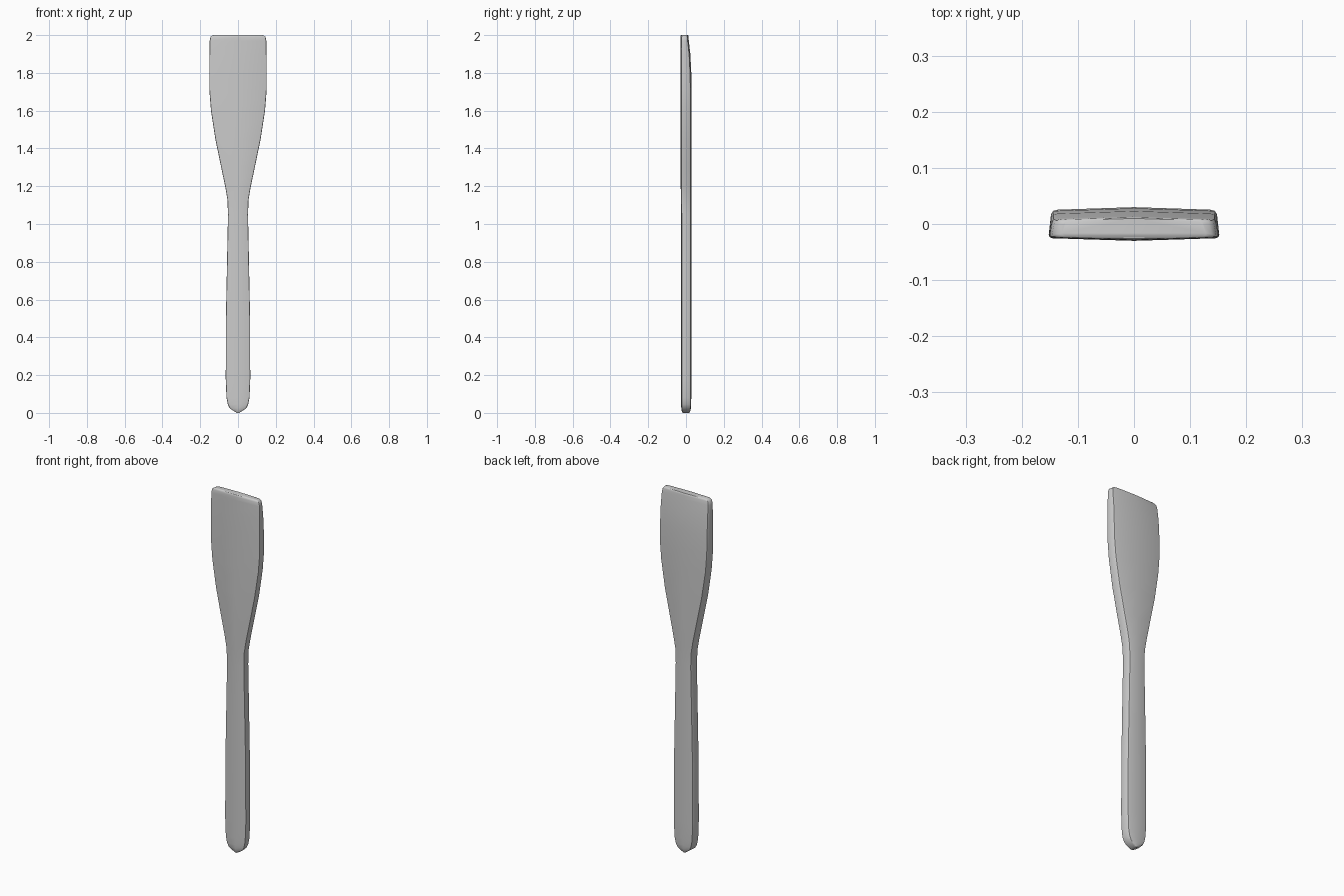
import bpy, bmesh

# stations along the length: z, half width, front y, back y
stations = [
    (0.000, 0.006, -0.018, 0.018),
    (0.012, 0.026, -0.023, 0.023),
    (0.025, 0.044, -0.025, 0.026),
    (0.045, 0.054, -0.026, 0.027),
    (0.080, 0.061, -0.026, 0.028),
    (0.180, 0.065, -0.026, 0.028),
    (0.500, 0.064, -0.026, 0.028),
    (0.800, 0.058, -0.026, 0.028),
    (1.050, 0.053, -0.026, 0.028),
    (1.130, 0.056, -0.027, 0.028),
    (1.200, 0.068, -0.028, 0.029),
    (1.300, 0.089, -0.029, 0.029),
    (1.450, 0.120, -0.030, 0.030),
    (1.600, 0.143, -0.030, 0.030),
    (1.700, 0.151, -0.030, 0.030),
    (1.800, 0.152, -0.030, 0.028),
    (1.900, 0.151, -0.030, 0.023),
    (1.970, 0.150, -0.029, 0.015),
    (1.990, 0.146, -0.029, 0.013),
    (1.997, 0.138, -0.028, 0.012),
    (2.000, 0.128, -0.026, 0.010),
]


def section(w, yf, yb):
    """Flat bar: slightly crowned faces, softened corners, wider at the front."""
    b = min(0.010, w * 0.3)
    crown = 0.03 * w
    half = [(w - 0.7 * b, yf + crown), (w - 0.15 * b, yf + crown + 0.002),
            (w, yf + crown + 0.006), (w - 0.4 * b, yb - crown - 0.007),
            (w - 0.7 * b, yb - crown - 0.002), (w - 1.5 * b, yb - crown)]
    return ([(0, yf)] + half + [(0, yb)] + [(-x, y) for x, y in reversed(half)])


# spatula body lofted through the stations
bm = bmesh.new()
rings = [[bm.verts.new((x, y, z)) for x, y in section(w, yf, yb)]
         for z, w, yf, yb in stations]
n = len(rings[0])
for a, b in zip(rings, rings[1:]):
    for i in range(n):
        j = (i + 1) % n
        bm.faces.new((a[i], a[j], b[j], b[i]))
bm.faces.new(rings[0][::-1])
bm.faces.new(rings[-1])
bmesh.ops.recalc_face_normals(bm, faces=bm.faces)

mesh = bpy.data.meshes.new("spatula")
bm.to_mesh(mesh)
bm.free()
spatula = bpy.data.objects.new("spatula", mesh)
bpy.context.collection.objects.link(spatula)
bpy.context.view_layer.objects.active = spatula
spatula.select_set(True)
bpy.ops.object.shade_smooth_by_angle(angle=0.7)
